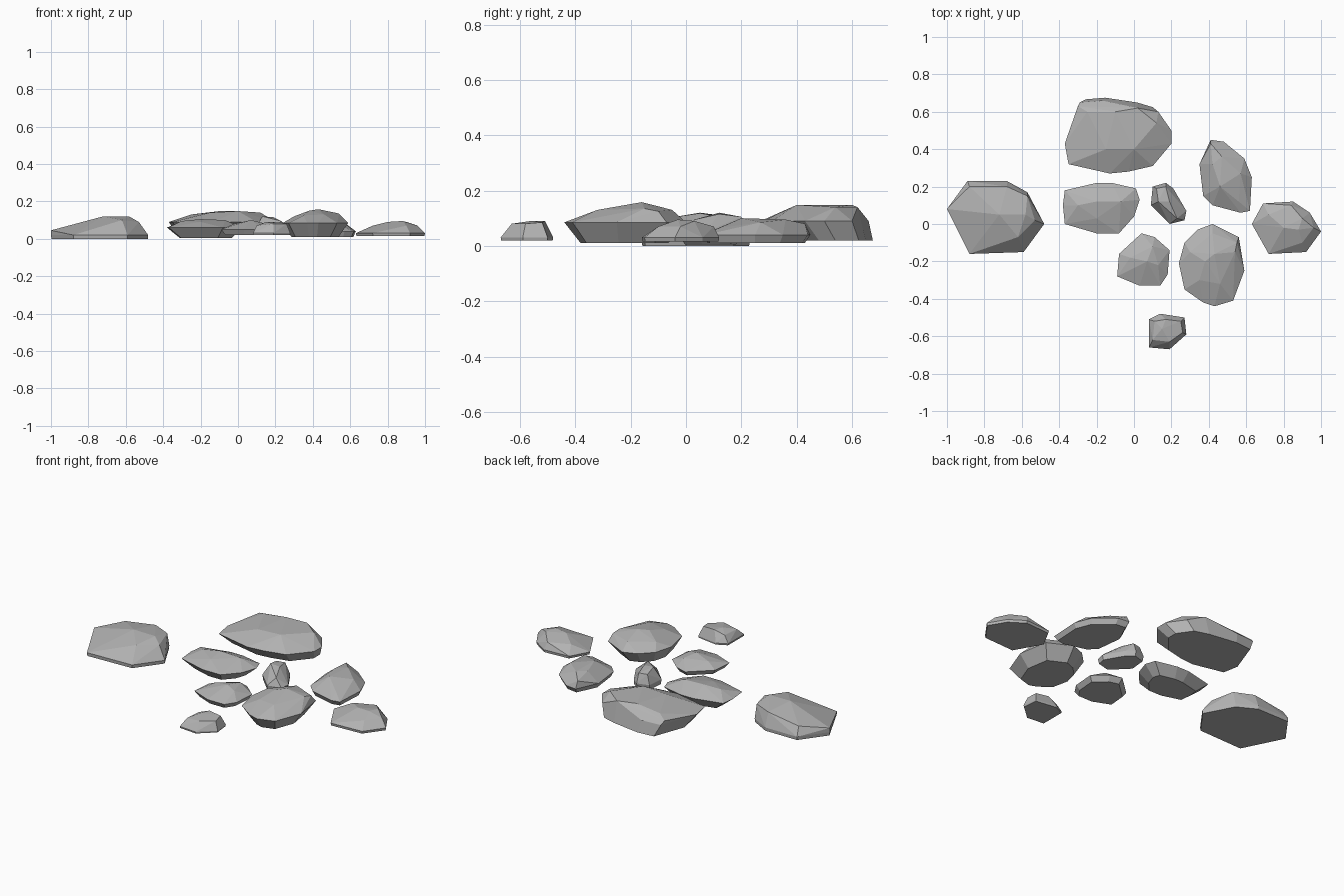
import bpy
import bmesh
from mathutils import Vector

cube = bpy.data.objects.get("Cube")
if cube:
    bpy.data.objects.remove(cube, do_unlink=True)

# One plain stone colour shared by every rock
stone = bpy.data.materials.new("stone_grey")
stone.use_nodes = True
stone.diffuse_color = (0.45, 0.45, 0.45, 1)
stone.node_tree.nodes["Principled BSDF"].inputs["Base Color"].default_value = stone.diffuse_color


def make_rock(name, base_z, rim_z, base_scale, outline, crown, base_shift=(0, 0)):
    """Wrap a faceted skin around a flat base, a rim outline and crown points."""
    centre = sum((Vector(p) for p in outline), Vector((0, 0))) / len(outline)
    shift = Vector(base_shift)
    points = [Vector(p) for p in crown]
    for p in outline:
        rim = Vector(p)
        foot = centre + shift + (rim - centre) * base_scale
        points.append(rim.to_3d() + Vector((0, 0, rim_z)))
        points.append(foot.to_3d() + Vector((0, 0, base_z)))

    bm = bmesh.new()
    for p in points:
        bm.verts.new(p)
    hull = bmesh.ops.convex_hull(bm, input=bm.verts[:])
    bmesh.ops.delete(bm, geom=[v for v in bm.verts if not v.link_faces], context='VERTS')
    # Merge coplanar triangles into clean facets
    bmesh.ops.dissolve_limit(bm, angle_limit=0.05, verts=bm.verts[:], edges=bm.edges[:])
    bmesh.ops.recalc_face_normals(bm, faces=bm.faces[:])

    mesh = bpy.data.meshes.new(name)
    bm.to_mesh(mesh)
    bm.free()
    mesh.materials.append(stone)
    rock = bpy.data.objects.new(name, mesh)
    bpy.context.scene.collection.objects.link(rock)
    return rock


# Wide wedge on the far right side
make_rock(
    "wide_wedge_rock", base_z=0, rim_z=.02, base_scale=.99,
    outline=[(-1, .08), (-.89, .23), (-.68, .23), (-.57, .17),
             (-.48, 0), (-.59, -.15), (-.88, -.16)],
    crown=[(-1, .08, .045), (-.88, .2, .07), (-.68, .2, .1), (-.57, .15, .1),
           (-.53, .02, .09), (-.62, -.07, .1), (-.72, .05, .12), (-.58, .05, .118)])

# Largest slab at the back, undercut along its front
make_rock(
    "back_slab_rock", base_z=.02, rim_z=.09, base_scale=.85,
    outline=[(-.29, .65), (-.17, .66), (.03, .63), (.13, .6), (.2, .5), (.2, .43),
             (.1, .31), (-.03, .28), (-.13, .27), (-.35, .32), (-.37, .43)],
    crown=[(-.3, .63, .11), (-.25, .6, .13), (-.1, .6, .148), (.02, .62, .14),
           (.12, .54, .14), (0, .4, .148), (-.15, .4, .14)],
    base_shift=(0, .045))

# Lens-shaped rock beside the centre
make_rock(
    "lens_rock", base_z=.005, rim_z=.06, base_scale=.68,
    outline=[(-.37, .18), (-.2, .22), (-.12, .22), (.01, .19), (.03, .13),
             (0, .04), (-.08, -.05), (-.2, -.05), (-.37, 0), (-.38, .1)],
    crown=[(-.3, .1, .095), (-.2, .12, .105), (-.07, .12, .1), (-.2, .03, .09)])

# Small pebble in the centre
make_rock(
    "centre_pebble", base_z=.02, rim_z=.05, base_scale=.95,
    outline=[(.1, .2), (.17, .22), (.21, .19), (.28, .07),
             (.27, .02), (.19, 0), (.09, .1)],
    crown=[(.12, .19, .105), (.17, .2, .105), (.13, .12, .12),
           (.19, .12, .115), (.23, .03, .095)])

# Upright oval behind the left side
make_rock(
    "back_oval_rock", base_z=.01, rim_z=.04, base_scale=.9,
    outline=[(.41, .45), (.48, .44), (.59, .35), (.63, .25), (.62, .07),
             (.57, .06), (.42, .1), (.37, .15), (.35, .32)],
    crown=[(.41, .43, .08), (.47, .36, .095), (.57, .27, .085),
           (.46, .2, .1), (.56, .12, .065), (.42, .32, .095)])

# Outer rock on the left side
make_rock(
    "outer_rock", base_z=.015, rim_z=.03, base_scale=.98,
    outline=[(.69, .11), (.85, .12), (.94, .06), (1, -.04),
             (.92, -.15), (.72, -.16), (.63, 0)],
    crown=[(.8, -.02, .09), (.88, -.03, .095), (.9, .03, .09), (.96, -.02, .07),
           (.9, -.1, .07), (.72, .05, .07), (.84, .1, .07)])

# Rounded rock in front of the centre
make_rock(
    "front_centre_rock", base_z=.02, rim_z=.05, base_scale=.85,
    outline=[(.04, -.05), (.11, -.07), (.19, -.14), (.18, -.27),
             (.14, -.33), (.03, -.33), (-.09, -.28), (-.08, -.16)],
    crown=[(.07, -.2, .1), (.1, -.12, .09), (.13, -.22, .085), (-.02, -.18, .08)])

# Tall oval in front, undercut all round
make_rock(
    "front_oval_rock", base_z=.01, rim_z=.085, base_scale=.72,
    outline=[(.42, 0), (.56, -.07), (.59, -.25), (.53, -.41), (.43, -.44),
             (.37, -.42), (.27, -.35), (.24, -.21), (.27, -.1), (.34, -.03)],
    crown=[(.43, -.16, .158), (.38, -.2, .15), (.54, -.15, .135), (.55, -.1, .125),
           (.46, -.32, .13), (.35, -.3, .125), (.3, -.15, .12), (.42, -.05, .13)])

# Smallest stone at the very front
make_rock(
    "front_pebble", base_z=.02, rim_z=.03, base_scale=.98,
    outline=[(.08, -.51), (.14, -.48), (.27, -.5), (.28, -.59), (.19, -.67), (.08, -.66)],
    crown=[(.15, -.56, .09), (.17, -.51, .09), (.25, -.52, .085), (.26, -.58, .08),
           (.19, -.63, .08), (.1, -.62, .07), (.11, -.52, .07)])
